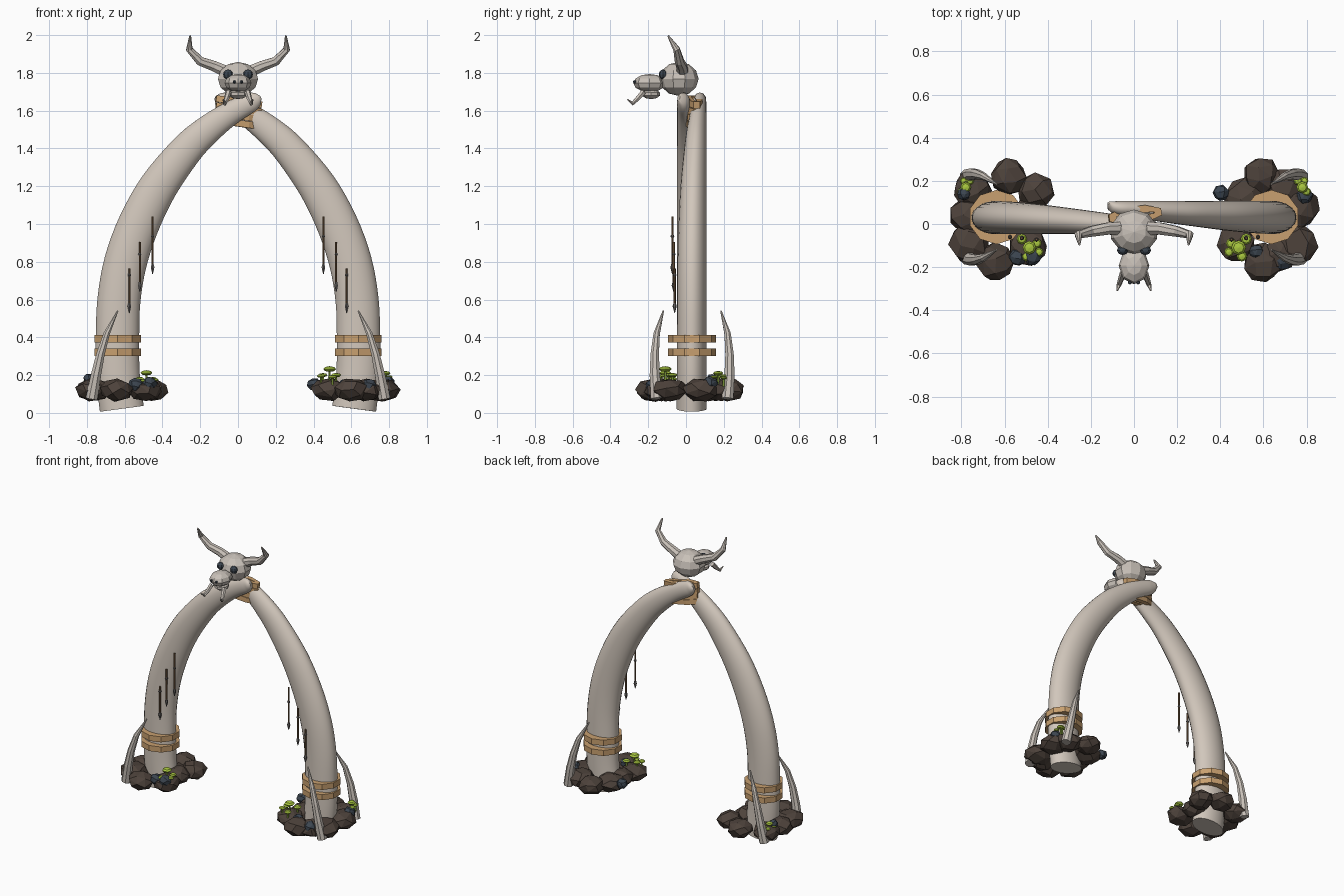
import bpy, bmesh, math, random
from mathutils import Vector, Matrix, Euler

if "Cube" in bpy.data.objects:
    bpy.data.objects.remove(bpy.data.objects["Cube"])

random.seed(4)


def mat(name, r, g, b):
    m = bpy.data.materials.new(name)
    m.diffuse_color = (r, g, b, 1)
    m.use_nodes = True
    m.node_tree.nodes["Principled BSDF"].inputs["Base Color"].default_value = m.diffuse_color
    return m


TUSK = mat("warm_bone", .64, .57, .50)
BONE = mat("grey_bone", .58, .53, .48)
TAN = mat("tan_wrap", .58, .35, .16)
ROCK = mat("brown_rock", .075, .055, .044)
SLATE = mat("blue_slate", .045, .06, .08)
GREEN = mat("moss_green", .40, .58, .05)
STEM = mat("stem_green", .30, .45, .06)
ROPE = mat("brown_cord", .19, .11, .055)
IRON = mat("grey_charm", .15, .14, .135)


def finish(name, bm, material, smooth=False):
    bmesh.ops.recalc_face_normals(bm, faces=bm.faces)
    me = bpy.data.meshes.new(name)
    bm.to_mesh(me)
    bm.free()
    me.materials.append(material)
    for p in me.polygons:
        p.use_smooth = smooth
    ob = bpy.data.objects.new(name, me)
    bpy.context.collection.objects.link(ob)
    return ob


def loft(name, pts, radii, sides, material, ratio=1, ref=(0, 1, 0), smooth=False):
    """Tube through pts; ratio squashes the section along ref."""
    bm = bmesh.new()
    pts = [Vector(p) for p in pts]
    rings = []
    for i, p in enumerate(pts):
        t = (pts[min(i + 1, len(pts) - 1)] - pts[max(i - 1, 0)]).normalized()
        u = Vector(ref).cross(t).normalized()
        v = t.cross(u)
        ring = []
        for k in range(sides):
            a = math.tau * (k + .5) / sides
            ring.append(bm.verts.new(p + radii[i] * (math.cos(a) * u + ratio * math.sin(a) * v)))
        rings.append(ring)
    for a, b in zip(rings, rings[1:]):
        for k in range(sides):
            j = (k + 1) % sides
            bm.faces.new((a[k], a[j], b[j], b[k]))
    bm.faces.new(rings[0])
    bm.faces.new(rings[-1])
    return finish(name, bm, material, smooth)


def ball(name, c, size, material, seg=8, rings=6):
    bm = bmesh.new()
    bmesh.ops.create_uvsphere(bm, u_segments=seg, v_segments=rings, radius=1)
    bm.transform(Matrix.Translation(c) @ Matrix.Diagonal((*size, 1)))
    return finish(name, bm, material)


def stone(name, c, size, material):
    """Faceted boulder: hull of evenly spread points, randomly turned."""
    bm = bmesh.new()
    n = 22
    rot = Euler([random.uniform(0, 6) for _ in range(3)]).to_matrix()
    for i in range(n):
        z = 1 - (2 * i + 1) / n
        a = i * 2.39996
        r = math.sqrt(1 - z * z)
        p = rot @ Vector((r * math.cos(a), r * math.sin(a), z)) * random.uniform(.97, 1.08)
        bm.verts.new(Vector(c) + Vector([p[k] * size[k] for k in range(3)]))
    bmesh.ops.convex_hull(bm, input=bm.verts)
    bmesh.ops.dissolve_limit(bm, angle_limit=.25, verts=bm.verts, edges=bm.edges)
    return finish(name, bm, material)


def band(name, c, rx, ry, wall, h, sides, rot=(0, 0, 0)):
    """Faceted wrap with a rectangular section."""
    bm = bmesh.new()
    loops = []
    for k in range(sides):
        a = math.tau * (k + .5) / sides
        loops.append([bm.verts.new(((rx - w) * math.cos(a), (ry - w) * math.sin(a), z))
                      for w, z in ((0, -h / 2), (0, h / 2), (wall, h / 2), (wall, -h / 2))])
    for k in range(sides):
        a, b = loops[k], loops[(k + 1) % sides]
        for i in range(4):
            j = (i + 1) % 4
            bm.faces.new((a[i], b[i], b[j], a[j]))
    bm.transform(Matrix.Translation(c) @ Euler(rot).to_matrix().to_4x4())
    return finish(name, bm, TAN)


def spline(rows, steps=4):
    """Catmull-Rom through rows of numbers."""
    rows = [Vector(r) for r in rows]
    out = []
    for i in range(len(rows) - 1):
        p0, p1, p2, p3 = rows[max(i - 1, 0)], rows[i], rows[i + 1], rows[min(i + 2, len(rows) - 1)]
        for s in range(steps):
            t = s / steps
            out.append(.5 * (2 * p1 + (p2 - p0) * t + (2 * p0 - 5 * p1 + 4 * p2 - p3) * t * t
                             + (3 * p1 - p0 - 3 * p2 + p3) * t ** 3))
    return out + [rows[-1]]


# Great tusks: x distance, height, radius (crossing the centre at the top)
path = spline([(.615, .022, .118), (.636, .2, .117), (.638, .4, .116), (.63, .6, .115),
               (.595, .8, .114), (.525, 1.0, .11), (.42, 1.2, .102), (.275, 1.39, .088),
               (.165, 1.495, .077), (.045, 1.583, .064), (-.05, 1.635, .055)])
path += [Vector(r) for r in ((-.08, 1.651, .05), (-.102, 1.662, .036), (-.115, 1.669, .014))]
rocks = {-1: [(.58, .22, .085), (.455, .15, .085), (.75, .16, .09), (.765, -.09, .094),
              (.645, -.175, .09), (.49, -.11, .09), (.77, .04, .085), (.5, .03, .08)],
         1: [(.59, .225, .085), (.51, .12, .095), (.71, .17, .09), (.765, .08, .095),
             (.75, -.09, .1), (.6, -.18, .09), (.475, -.09, .088), (.5, .02, .08), (.68, -.14, .08)]}
pebbles = {-1: [(.54, -.155, .15, .04), (.47, -.15, .155, .042), (.79, .14, .18, .03)],
           1: [(.405, .145, .15, .038), (.57, -.13, .15, .035), (.69, -.17, .14, .045), (.79, .13, .16, .04)]}

for s, side in ((-1, "left"), (1, "right")):
    def y_of(r):  # outer faces stay flush, so the tips pass each other
        return .03 + s * (.078 - .67 * r)
    loft(side + "_tusk", [(s * x, y_of(r), z) for x, z, r in path], [r for x, z, r in path],
         24, TUSK, .67, smooth=True)
    bpy.context.view_layer.objects.active = bpy.data.objects[side + "_tusk"]
    bpy.context.object.select_set(True)
    bpy.ops.object.shade_smooth_by_angle(angle=math.radians(50))
    bpy.context.object.select_set(False)

    # Wraps near the foot
    for z in (.32, .393):
        band(side + "_foot_wrap", (s * .637, .032, z), .13, .126, .05, .04, 10)

    # Small upright fangs in front of and behind the foot
    for nm, y, lean in (("front", -.155, .035), ("back", .22, -.035)):
        loft(f"{side}_{nm}_fang",
             [(s * .775, y, .075), (s * .752, y - lean * .3, .2), (s * .728, y - lean * .3, .31),
              (s * .695, y, .42), (s * .637, y + lean, .54)],
             [.034, .029, .024, .018, .004], 8, BONE)

    # Boulders and pebbles
    for x, y, r in rocks[s]:
        stone(side + "_boulder", (s * x, y, .122), (r, r, .06), ROCK)
    for x, y, z, r in pebbles[s]:
        stone(side + "_pebble", (s * x, y, z), (r, r, r * .9), SLATE)

    # Mushroom clusters: x, y, cap height, cap radius
    caps = [(.485, -.11, .232, .034), (.45, -.09, .2, .024), (.52, -.07, .2, .026), (.44, -.13, .195, .022),
            (.5, -.15, .19, .024), (.78, .17, .21, .027), (.76, .2, .195, .02), (.8, .15, .19, .02),
            (.79, .2, .185, .018)]
    for x, y, z, r in caps:
        if s < 0:
            z, r = z - .02, r * .92
        loft(side + "_mushroom_stem", [(s * x, y, .14), (s * x, y, z)], [.006, .006], 5, STEM)
        ball(side + "_mushroom_cap", (s * x, y, z), (r, r, r * .45), GREEN, 8, 4)

    # Hanging cords with a bead and a pointed charm
    for x, y, top, low in ((.452, -.072, 1.04, .735), (.52, -.065, .905, .64), (.575, -.06, .765, .53)):
        loft(side + "_cord", [(s * x, y, low + .03), (s * x, y, top)], [.006, .006], 6, ROPE)
        ball(side + "_cord_bead", (s * x, y, low + .2), (.01, .01, .01), IRON, 6, 4)
        loft(side + "_cord_charm", [(s * x, y, low + h) for h in (0, .035, .06)],
             [.002, .011, .004], 6, IRON)

    # Skull horns, eyes, nostrils and mouth fangs
    loft(side + "_horn", [(s * .07, -.02, 1.81), (s * .125, -.022, 1.835), (s * .2, -.035, 1.862),
                          (s * .258, -.05, 1.925), (s * .253, -.095, 1.997)],
         [.033, .03, .026, .019, .005], 8, BONE)
    ball(side + "_eye", (s * .053, -.122, 1.792), (.026, .022, .026), SLATE)
    ball(side + "_nostril", (s * .019, -.272, 1.752), (.009, .009, .009), SLATE, 6, 4)
    loft(side + "_mouth_fang", [(s * .05, -.225, 1.70), (s * .06, -.255, 1.665),
                                (s * .07, -.283, 1.638), (s * .078, -.31, 1.66)],
         [.016, .014, .011, .003], 6, BONE, ref=(1, 0, 0))

# Wraps tying the crossing together
for i in range(4):
    band("crossing_wrap", (.004, .042, 1.533 + i * .038), .133, .043, .036, .035, 8,
         (0, math.radians(8), math.radians(7)))

# Skull
ball("skull_cranium", (0, -.037, 1.768), (.112, .104, .09), BONE, 10, 6)
ball("skull_snout", (0, -.193, 1.746), (.071, .086, .048), BONE, 8, 6)
ball("skull_jaw", (0, -.185, 1.688), (.05, .05, .027), BONE, 8, 5)
